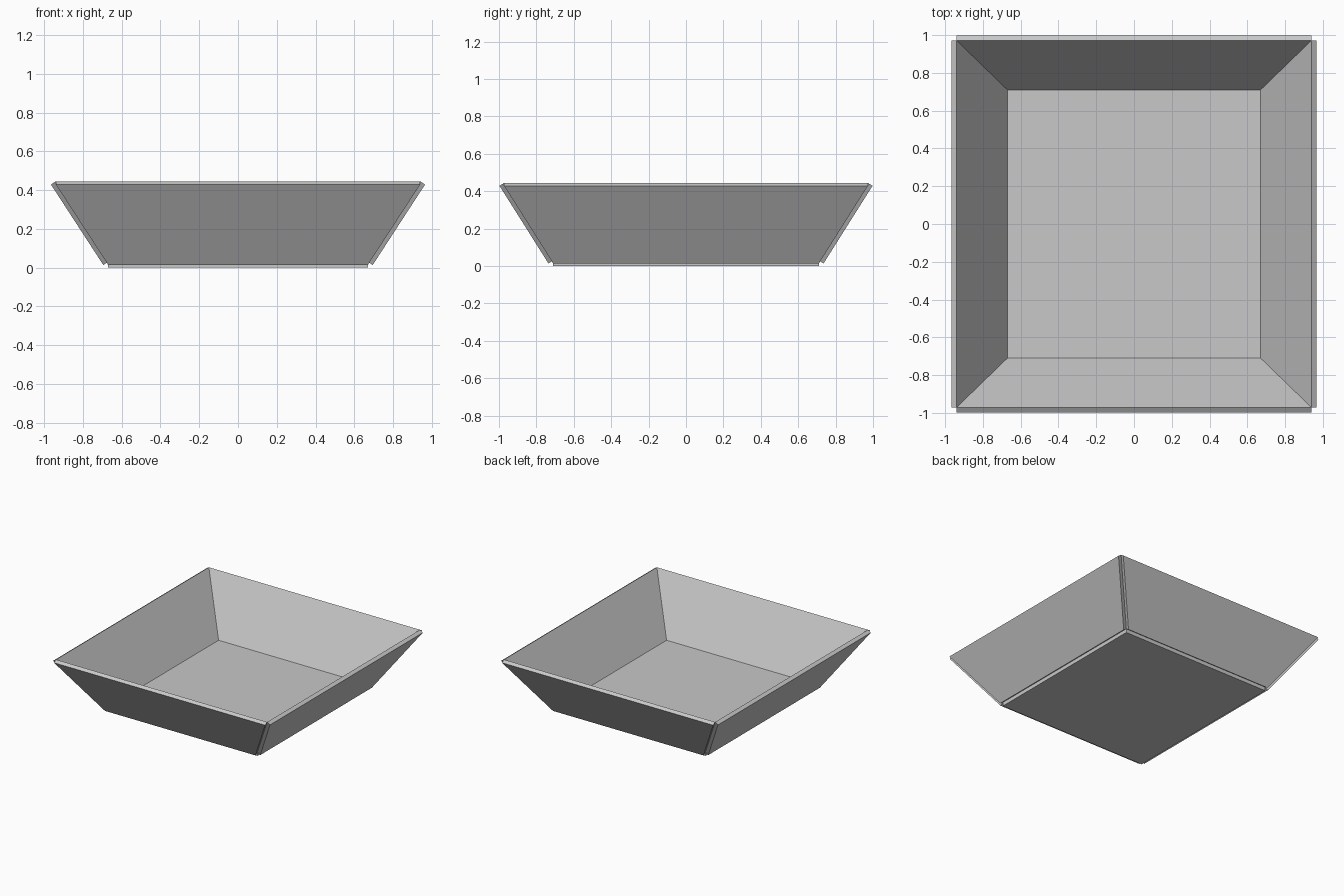
import bpy
import bmesh
from mathutils import Vector

cube = bpy.data.objects.get("Cube")
if cube:
    bpy.data.objects.remove(cube, do_unlink=True)

grey = bpy.data.materials.new("light_grey")
grey.use_nodes = True
colour = (0.58, 0.58, 0.58, 1)
grey.diffuse_color = colour
grey.node_tree.nodes["Principled BSDF"].inputs["Base Color"].default_value = colour

THICK = 0.03


def ring(x, y, z):
    """Four corners, anticlockwise from the front right."""
    return [Vector((sx * x, sy * y, z)) for sx, sy in ((-1, -1), (1, -1), (1, 1), (-1, 1))]


def panel(name, corners):
    """Flat board whose inner face is the given quad, thickened away from the tray's inside."""
    normal = (corners[1] - corners[0]).cross(corners[2] - corners[0]).normalized()
    bm = bmesh.new()
    inner = [bm.verts.new(c) for c in corners]
    outer = [bm.verts.new(c - normal * THICK) for c in corners]
    bm.faces.new(inner)
    bm.faces.new(outer[::-1])
    for i in range(4):
        j = (i + 1) % 4
        bm.faces.new((inner[i], outer[i], outer[j], inner[j]))
    mesh = bpy.data.meshes.new(name)
    bm.to_mesh(mesh)
    bm.free()
    mesh.materials.append(grey)
    bpy.context.collection.objects.link(bpy.data.objects.new(name, mesh))


# Inner outlines of the floor and the rim
floor = ring(0.67, 0.71, THICK)
rim = ring(0.94, 0.972, 0.445)

# Base board
panel("tray_floor", floor)

# Four sloping sides that meet along their inner edges
for i, side in enumerate(("front", "left", "back", "right")):
    j = (i + 1) % 4
    panel(side + "_wall", [floor[j], floor[i], rim[i], rim[j]])
